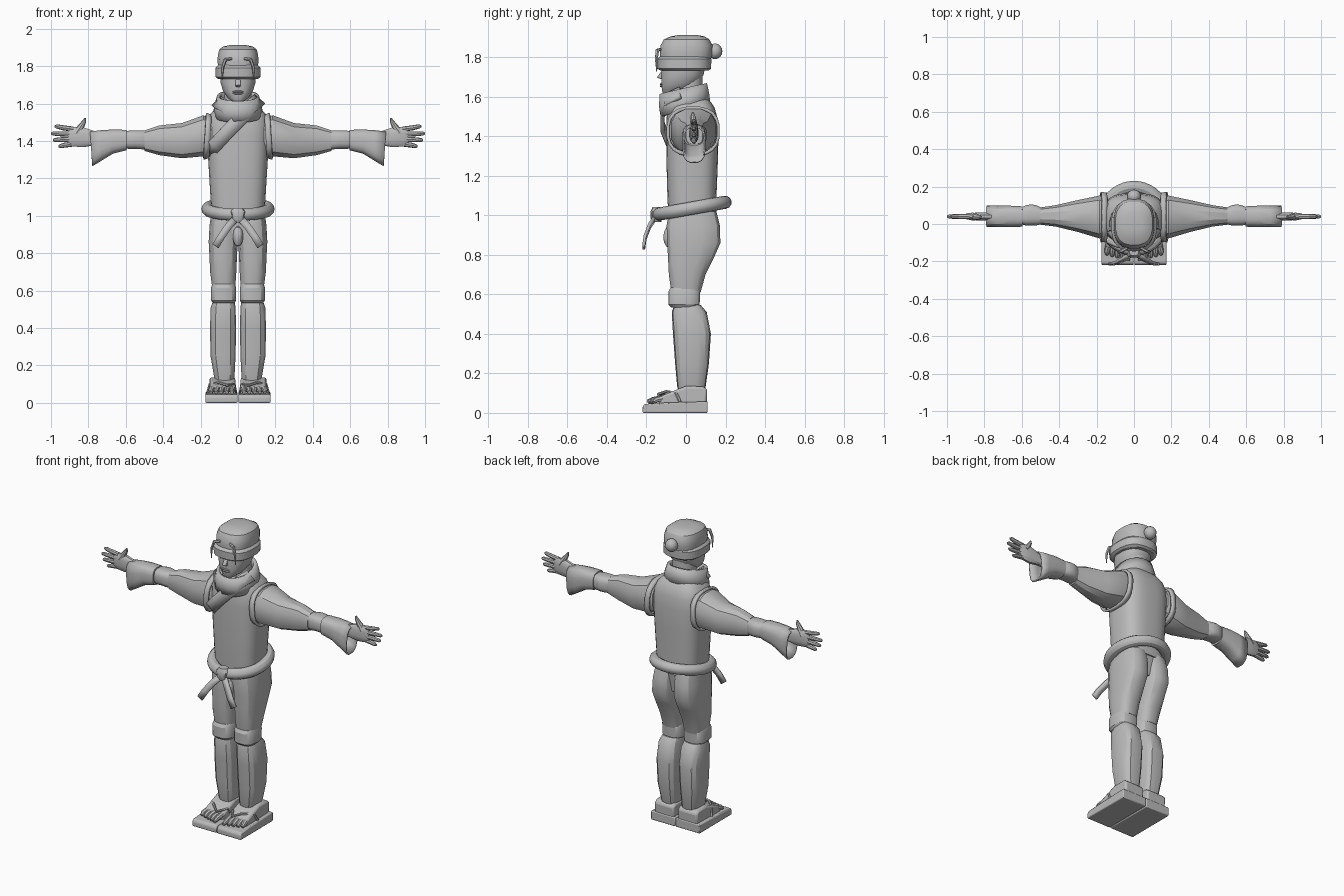
import bpy, bmesh, math
from mathutils import Vector

GREY = bpy.data.materials.new("plain grey")
GREY.diffuse_color = (0.5, 0.5, 0.5, 1)


def finish(name, bm, mirror=False, solid=0.0, bevel=0.0, angle=30):
    bmesh.ops.recalc_face_normals(bm, faces=bm.faces)
    me = bpy.data.meshes.new(name)
    bm.to_mesh(me)
    bm.free()
    me.materials.append(GREY)
    ob = bpy.data.objects.new(name, me)
    bpy.context.collection.objects.link(ob)
    bpy.ops.object.select_all(action='DESELECT')
    ob.select_set(True)
    bpy.context.view_layer.objects.active = ob
    bpy.ops.object.shade_smooth_by_angle(angle=math.radians(angle))
    if solid:
        m = ob.modifiers.new("thickness", 'SOLIDIFY')
        m.thickness, m.offset = solid, 0
    if bevel:
        m = ob.modifiers.new("bevel", 'BEVEL')
        m.width, m.segments = bevel, 2
    if mirror:
        ob.modifiers.new("mirror", 'MIRROR')
    return ob


def bridge(bm, loops, closed=False, caps=True):
    n = len(loops[0])
    pairs = list(zip(loops, loops[1:])) + ([(loops[-1], loops[0])] if closed else [])
    for a, b in pairs:
        for i in range(n):
            j = (i + 1) % n
            bm.faces.new((a[i], a[j], b[j], b[i]))
    if caps and not closed:
        bm.faces.new(loops[0])
        bm.faces.new(loops[-1])


def loft(name, rings, axis='z', n=2.6, sides=20, caps=True, **kw):
    """Rings are (position, a0, a1, b0, b1[, tilt]); a,b = x,y for z axis, y,z for x axis."""
    bm = bmesh.new()
    loops = []
    for p, a0, a1, b0, b1, *t in rings:
        loop = []
        for i in range(sides):
            th = 2 * math.pi * (i + 0.5) / sides
            c, s = math.cos(th), math.sin(th)
            u = math.copysign(abs(c) ** (2 / n), c) * (a1 - a0) / 2
            v = math.copysign(abs(s) ** (2 / n), s) * (b1 - b0) / 2
            a, b, q = (a0 + a1) / 2 + u, (b0 + b1) / 2 + v, p + (t[0] * v if t else 0)
            loop.append(bm.verts.new((a, b, q) if axis == 'z' else (q, a, b)))
        loops.append(loop)
    bridge(bm, loops, caps=caps)
    return finish(name, bm, **kw)


def tube(name, paths, sides=8, closed=False, **kw):
    """Each path is a list of (x, y, z, radius)."""
    bm = bmesh.new()
    for path in paths:
        pts = [Vector(p[:3]) for p in path]
        m, loops, q, old = len(pts), [], None, None
        for i, p in enumerate(pts):
            nxt = pts[(i + 1) % m] if closed or i < m - 1 else p
            prv = pts[i - 1] if closed or i else p
            t = (nxt - prv).normalized()
            q = t.to_track_quat('Z', 'Y') if q is None else old.rotation_difference(t) @ q
            old = t
            ang = [2 * math.pi * k / sides for k in range(sides)]
            loops.append([bm.verts.new(p + q @ Vector((math.cos(a), math.sin(a), 0)) * path[i][3])
                          for a in ang])
        bridge(bm, loops, closed)
    return finish(name, bm, **kw)


def ribbon(name, pts, width, solid=0.014, **kw):
    bm = bmesh.new()
    w = Vector(width) / 2
    rows = [(bm.verts.new(Vector(p) - w), bm.verts.new(Vector(p) + w)) for p in pts]
    for a, b in zip(rows, rows[1:]):
        bm.faces.new((a[0], a[1], b[1], b[0]))
    return finish(name, bm, solid=solid, **kw)


def slab(name, profile, x0, x1, **kw):
    """Side outline in y,z extruded along x."""
    bm = bmesh.new()
    bridge(bm, [[bm.verts.new((x, y, z)) for y, z in profile] for x in (x0, x1)])
    return finish(name, bm, **kw)


def ball(name, centre, size, seg=16, **kw):
    bm = bmesh.new()
    bmesh.ops.create_uvsphere(bm, u_segments=seg, v_segments=seg // 2, radius=1)
    for v in bm.verts:
        v.co = Vector([c + s * k for c, s, k in zip(centre, size, v.co)])
    return finish(name, bm, **kw)


# Head, hair and headband
loft("head", [(1.612, -.03, .03, -.115, -.05), (1.63, -.055, .055, -.122, .01),
              (1.665, -.08, .08, -.126, .06), (1.71, -.094, .094, -.126, .09),
              (1.76, -.097, .097, -.125, .1), (1.82, -.095, .095, -.12, .1)], n=2.4)
loft("neck", [(1.54, -.075, .075, -.05, .085), (1.72, -.07, .07, -.05, .085)], n=2)
loft("headband", [(1.732, -.108, .108, -.13, .115), (1.742, -.122, .122, -.145, .128),
                  (1.79, -.122, .122, -.147, .13), (1.805, -.108, .108, -.132, .122)])
loft("hair_cap", [(1.78, -.106, .106, -.13, .125), (1.82, -.11, .11, -.134, .135),
                  (1.86, -.109, .109, -.13, .135), (1.89, -.1, .1, -.113, .12),
                  (1.905, -.08, .08, -.08, .095), (1.912, -.045, .045, -.04, .06)])
ball("hair_bun", (0, .147, 1.83), (.038, .037, .04))
tube("hair_strands", [[(.035, -.128, 1.84, .008), (.068, -.145, 1.835, .01),
                       (.083, -.15, 1.79, .008), (.086, -.148, 1.725, .002)]], sides=6, mirror=True)
slab("nose", [(-.12, 1.735), (-.148, 1.697), (-.122, 1.688)], -.013, .013, bevel=.004)
for lip_z in (1.664, 1.654):
    ball("lip", (0, -.124, lip_z), (.03, .009, .006), seg=12)

# Vest, collar and crossed lapels
loft("vest", [(1.0, -.142, .142, -.09, .155), (1.1, -.148, .148, -.095, .155),
              (1.3, -.16, .16, -.1, .163), (1.43, -.166, .166, -.1, .165),
              (1.5, -.165, .165, -.098, .158), (1.545, -.148, .148, -.085, .145),
              (1.575, -.12, .12, -.075, .125), (1.6, -.09, .09, -.06, .1)], n=3, sides=28)
loft("collar", [(1.535, -.125, .125, -.12, .115, .3), (1.585, -.118, .118, -.128, .108, .3),
                (1.64, -.102, .102, -.125, .098, .24)], n=2.2, caps=False, solid=.02)
ribbon("long_lapel", [(.112, -.03, 1.62), (.07, -.1, 1.585), (.01, -.12, 1.515),
                      (-.06, -.118, 1.445), (-.125, -.09, 1.375), (-.165, -.03, 1.335)],
       (.056, 0, -.05), solid=.02)
ribbon("short_lapel", [(-.112, -.04, 1.61), (-.07, -.1, 1.585), (-.01, -.115, 1.53)],
       (.05, 0, .05), solid=.018)

# Arms
loft("armhole_edge", [(.148, -.09, .163, 1.315, 1.535, -.06), (.178, -.092, .165, 1.305, 1.545, -.06)],
     'x', caps=False, solid=.014, mirror=True)
loft("sleeve", [(.14, -.07, .145, 1.34, 1.525), (.185, -.08, .155, 1.315, 1.54),
                (.3, -.045, .13, 1.305, 1.498), (.42, -.015, .102, 1.322, 1.485),
                (.5, -.005, .09, 1.345, 1.458)], 'x', sides=12, mirror=True)
loft("elbow_pad", [(.49, .0, .085, 1.355, 1.455), (.52, -.008, .1, 1.355, 1.457),
                   (.55, -.008, .106, 1.357, 1.457), (.58, -.008, .1, 1.357, 1.456),
                   (.61, .0, .085, 1.36, 1.452)], 'x', n=3, sides=16, mirror=True)
loft("cuff", [(.598, .02, .07, 1.37, 1.44), (.6, -.012, .092, 1.352, 1.457),
              (.67, -.014, .095, 1.335, 1.458), (.73, -.014, .095, 1.298, 1.455),
              (.785, -.014, .095, 1.268, 1.447, .07)], 'x', n=3, sides=16, caps=False,
     solid=.008, mirror=True)

# Hands with palms facing forward
loft("palm", [(.6, .015, .065, 1.375, 1.445), (.77, .017, .063, 1.375, 1.455),
              (.83, .018, .062, 1.365, 1.475), (.89, .023, .058, 1.37, 1.475),
              (.91, .03, .05, 1.38, 1.465)], 'x', sides=12, mirror=True)
fingers = []
for z0, x1, z1 in ((1.463, .98, 1.478), (1.436, 1.0, 1.44), (1.409, .99, 1.405), (1.384, .96, 1.372)):
    xm, zm = (.89 + x1) / 2, (z0 + z1) / 2
    fingers.append([(.88, .04, z0, .014), (xm, .04, zm, .0135), (x1 - .01, .04, z1, .011), (x1, .04, z1, .005)])
fingers.append([(.865, .04, 1.44, .022), (.84, .038, 1.475, .017),
                (.822, .035, 1.505, .011), (.817, .034, 1.523, .004)])
tube("fingers", fingers, mirror=True)

# Belt with knot and tails
belt = []
for i in range(40):
    a = 2 * math.pi * i / 40
    belt.append((.163 * math.cos(a), .03 + .168 * math.sin(a), 1.036 + .03 * math.sin(a), .033))
tube("belt", [belt], sides=12, closed=True)
loft("belt_knot", [(.965, -.022, .022, -.172, -.125), (.985, -.035, .035, -.18, -.12),
                   (1.02, -.042, .042, -.18, -.12), (1.042, -.026, .026, -.17, -.12)], sides=12)
ribbon("belt_tail", [(.008, -.155, .99), (.05, -.185, .945), (.09, -.207, .888), (.12, -.214, .838)],
       (.032, 0, .022), mirror=True)

# Trousers
loft("hips", [(.88, -.1, .1, -.085, .13), (1.02, -.135, .135, -.09, .15)], n=3)
loft("thigh", [(1.02, 0, .143, -.088, .155), (.95, 0, .153, -.1, .173),
               (.86, 0, .158, -.097, .176), (.79, .004, .154, -.093, .145),
               (.7, .008, .15, -.088, .1), (.61, .014, .138, -.075, .075)],
     n=2.8, sides=16, mirror=True)
ball("front_fold", (0, -.085, .89), (.028, .03, .055), seg=12)

# Knee wraps and shins
loft("knee_wrap", [(.533, .018, .135, -.075, .06), (.548, .009, .145, -.09, .07),
                   (.615, .009, .145, -.09, .073), (.635, .016, .138, -.078, .062)],
     n=3, sides=16, mirror=True)
loft("shin", [(.545, .018, .135, -.06, .075), (.51, .012, .147, -.072, .105),
              (.4, .009, .151, -.066, .126), (.25, .012, .148, -.055, .116),
              (.135, .018, .128, -.045, .1), (.1, .025, .12, -.035, .09)],
     n=3, sides=14, mirror=True)

# Sandalled feet
slab("sandal_sole", [(-.22, 0), (.11, 0), (.11, .058), (-.1, .052), (-.21, .045), (-.22, .03)],
     .002, .174, bevel=.006, mirror=True)
slab("foot", [(-.14, .04), (.105, .04), (.108, .12), (.085, .134), (0, .136),
              (-.06, .112), (-.13, .085)], .014, .152, bevel=.012, mirror=True)
tube("toes", [[(.03 + .027 * k, -.12, .073, .017), (.032 + .028 * k, -.165 + .004 * k, .066, .015),
               (.033 + .028 * k, -.195 + .008 * k, .056, .01)] for k in range(5)], mirror=True)
tube("sandal_strap", [[(.013, -.05, .06, .008), (.02, -.08, .1, .008), (.055, -.14, .094, .008),
                       (.1, -.1, .108, .008), (.15, -.05, .1, .008), (.162, -.03, .055, .008)]],
     sides=6, mirror=True)
